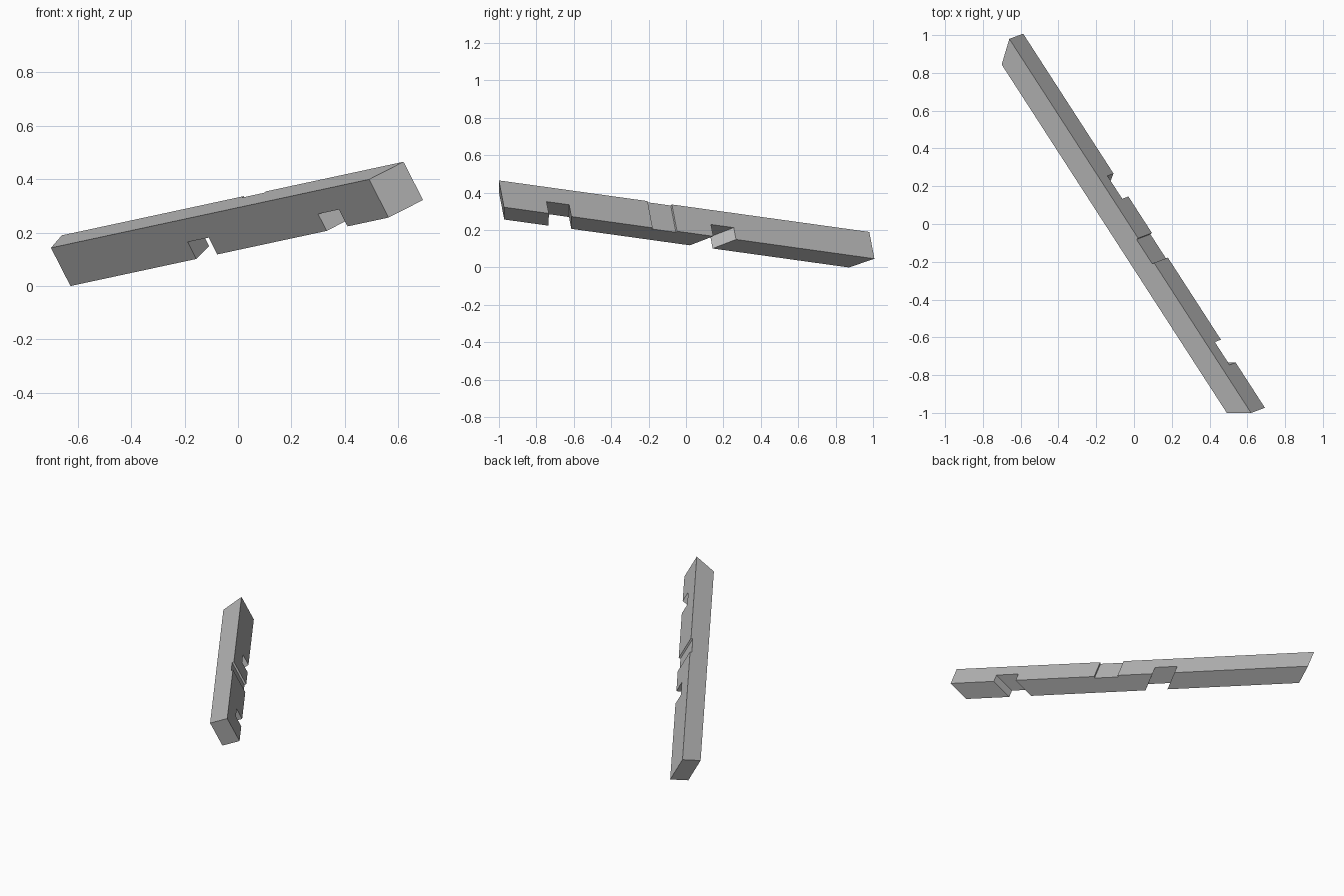
import bpy
import bmesh
from mathutils import Matrix, Vector

cube = bpy.data.objects.get("Cube")
if cube:
    bpy.data.objects.remove(cube, do_unlink=True)

LENGTH, WIDTH, HEIGHT = 2.374, 0.122, 0.163

# Beam frame: along its length, across its width, up its height
along = Vector((0.539, -0.834, 0.116)).normalized()
up = Vector((-0.465, -0.143, 0.874))
up = (up - along * up.dot(along)).normalized()
across = up.cross(along)
frame = Matrix((along, across, up)).transposed().to_4x4()
frame.translation = (-0.66, 0.98, 0.19)

grey = bpy.data.materials.new("plain_grey")
grey.use_nodes = True
grey.diffuse_color = (0.5, 0.5, 0.5, 1)
grey.node_tree.nodes["Principled BSDF"].inputs["Base Color"].default_value = (0.5, 0.5, 0.5, 1)


def prism(name, outline, bottom, top):
    """Extrude a plan outline, given in the beam frame, from bottom to top."""
    bm = bmesh.new()
    face = bm.faces.new([bm.verts.new((x, y, bottom)) for x, y in outline])
    extruded = bmesh.ops.extrude_face_region(bm, geom=[face])["geom"]
    verts = [g for g in extruded if isinstance(g, bmesh.types.BMVert)]
    bmesh.ops.translate(bm, verts=verts, vec=(0, 0, top - bottom))
    bmesh.ops.recalc_face_normals(bm, faces=bm.faces)
    mesh = bpy.data.meshes.new(name)
    bm.to_mesh(mesh)
    bm.free()
    mesh.materials.append(grey)
    obj = bpy.data.objects.new(name, mesh)
    bpy.context.collection.objects.link(obj)
    obj.matrix_world = frame
    return obj


def slanted(start, end, start_skew, end_skew, y0, y1):
    """Plan outline whose ends shift by a skew for each beam width."""
    def pos(x, skew, y):
        return (x - skew * y / WIDTH, y)
    return [pos(start, start_skew, y0), pos(end, end_skew, y0),
            pos(end, end_skew, y1), pos(start, start_skew, y1)]


# Beam with opposed mitred ends
beam = prism("beam", slanted(0, LENGTH, 0.086, -0.078, -WIDTH, 0), -HEIGHT, 0)

# Two slanted slots through the underside, and a shallow housing on the back
cutters = [
    prism("low_slot_cutter", slanted(0.887, 1.033, 0.073, 0.073, -0.2, 0.1), -0.3, -0.091),
    prism("high_slot_cutter", slanted(1.942, 2.087, -0.076, -0.076, -0.2, 0.1), -0.3, -0.091),
    prism("housing_cutter", slanted(1.265, 1.421, 0, 0, -0.012, 0.1), -0.3, 0.1),
]
bpy.context.view_layer.objects.active = beam
for cutter in cutters:
    cutter.hide_render = True
    mod = beam.modifiers.new("cut", "BOOLEAN")
    mod.operation = "DIFFERENCE"
    mod.solver = "EXACT"
    mod.object = cutter
    bpy.ops.object.modifier_apply(modifier=mod.name)
    bpy.data.objects.remove(cutter, do_unlink=True)
